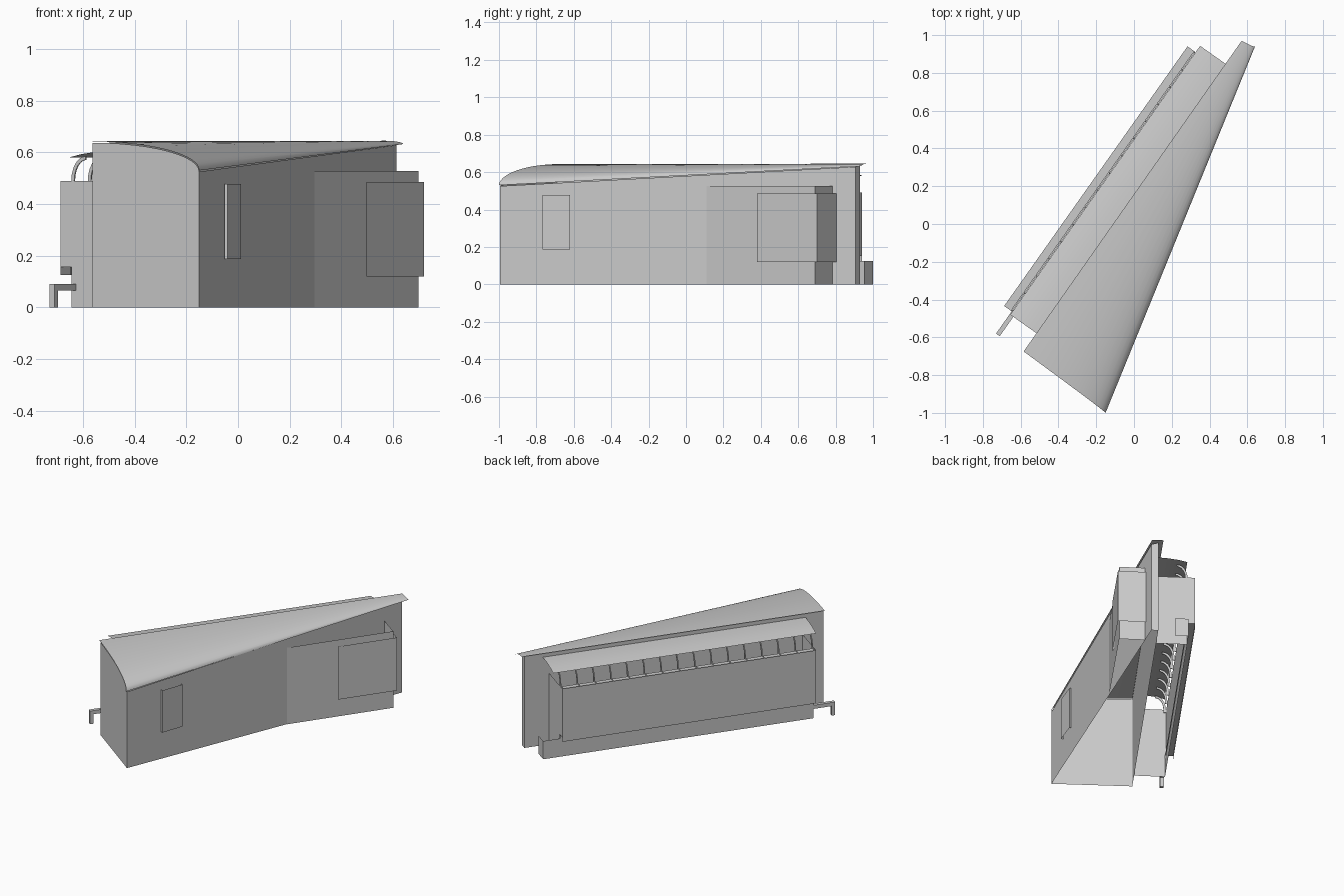
import bpy, bmesh, math
from mathutils import Vector

if "Cube" in bpy.data.objects:
    bpy.data.objects.remove(bpy.data.objects["Cube"])

# Building axes: u runs along the long wall, v points to the back-left
D = Vector((0.577, 0.817, 0))
N = Vector((-0.817, 0.577, 0))


def P(u, v, z):
    return D * u + N * v + Vector((0, 0, z))


def make(name, faces, smooth=False):
    bm = bmesh.new()
    for f in faces:
        bm.faces.new([bm.verts.new(p) for p in f])
    bmesh.ops.remove_doubles(bm, verts=bm.verts, dist=1e-4)
    bmesh.ops.recalc_face_normals(bm, faces=bm.faces)
    me = bpy.data.meshes.new(name)
    bm.to_mesh(me)
    bm.free()
    ob = bpy.data.objects.new(name, me)
    bpy.context.collection.objects.link(ob)
    if smooth:
        for p in me.polygons:
            p.use_smooth = True
    return ob


def walls(name, pts, z0, z1):
    """Open vertical walls along a plan polyline given in x, y."""
    up = lambda p, z: Vector((p[0], p[1], z))
    make(name, [[up(a, z0), up(b, z0), up(b, z1), up(a, z1)]
                for a, b in zip(pts, pts[1:])])


def uv(*pairs):
    return [P(u, v, 0) for u, v in pairs]


def box_faces(u0, u1, v0, v1, z0, z1):
    a = [P(u, v, z0) for u, v in ((u0, v0), (u1, v0), (u1, v1), (u0, v1))]
    b = [p + Vector((0, 0, z1 - z0)) for p in a]
    return [a, b] + [[a[i], a[i - 1], b[i - 1], b[i]] for i in range(4)]


def arc(v0, v1, z_low, z_top, n=14):
    """Quarter-ellipse roof section from the flat top to the low eave."""
    out = []
    for i in range(n + 1):
        t = math.pi / 2 * i / n
        out.append((v0 + (v1 - v0) * math.sin(t), z_low + (z_top - z_low) * math.cos(t)))
    return out


# Main curved roof, tapering toward the far end
near = [P(-0.888 - 0.016 * i / 14, v, z) for i, (v, z) in enumerate(arc(0.088, -0.454, 0.53, 0.643))]
far = [P(1.121 + 0.016 * i / 14, v, z) for i, (v, z) in enumerate(arc(0.094, 0.019, 0.632, 0.645))]
make("main_roof", [[near[i], near[i + 1], far[i + 1], far[i]] for i in range(14)], True)

# Main walls: arched front, sloping right wall, long left wall, narrow end
front_top = [P(-0.888 - 0.01 * i / 12, v, z)
             for i, (v, z) in enumerate(arc(0.063, -0.450, 0.525, 0.637, 12))]
a0, b0 = front_top[0].copy(), front_top[-1].copy()
a0.z = b0.z = 0
make("front_wall", [[a0] + front_top + [b0]])
c0, c1 = P(1.094, 0.02, 0), P(1.094, 0.02, 0.628)
d0, d1 = P(1.094, 0.063, 0), P(1.094, 0.063, 0.641)
make("right_wall", [[b0, c0, c1, front_top[-1]]])
make("end_wall", [[c0, d0, d1, c1]])
make("left_wall", [[a0, d0, d1, front_top[0]]])

# Right side wing, its raised panel and the window frame
walls("right_wing", [(0.297, 0.11), (0.70, 0.69), (0.565, 0.785)], 0, 0.527)
walls("right_wing_panel", [(0.51, 0.415), (0.497, 0.38), (0.72, 0.70), (0.565, 0.81)], 0.12, 0.485)
walls("window_panel", [(-0.053, -0.76), (-0.04, -0.766), (0.012, -0.62), (0.0, -0.62)], 0.187, 0.477)

# Side aisle: end walls, low base wall and its extension
U0, U1 = -0.751, 0.931
for name, u in (("aisle_front_wall", U0), ("aisle_back_wall", U1)):
    make(name, [[P(u, 0.063, 0), P(u, 0.26, 0), P(u, 0.26, 0.49), P(u, 0.063, 0.49)],
                [P(u, 0.26, 0.155), P(u, 0.311, 0.155), P(u, 0.311, 0.49), P(u, 0.26, 0.49)]])
walls("aisle_base_wall", uv((U0, 0.26), (1.04, 0.26), (1.04, 0.175)), 0, 0.125)

# Overhanging aisle wall with underside and inner lining
walls("aisle_outer_panel", uv((U0, 0.311), (U1, 0.311)), 0.125, 0.49)
walls("aisle_inner_panel", uv((U0, 0.267), (U1, 0.267)), 0.125, 0.485)
make("aisle_underside", [[P(U0, 0.26, 0.155), P(U1, 0.26, 0.155),
                          P(U1, 0.311, 0.155), P(U0, 0.311, 0.155)]])

# Segmented ledge and curved ribs carrying the canopy
ledge, ribs = [], []
COUNT = 15
step = (U1 - U0) / COUNT
prof = []
for i in range(7):
    t = math.pi / 2 * i / 6
    prof.append((0.195 + 0.068 * math.cos(t), 0.49 + 0.095 * math.sin(t)))
for i in range(6, -1, -1):
    t = math.pi / 2 * i / 6
    prof.append((0.195 + 0.054 * math.cos(t), 0.49 + 0.081 * math.sin(t)))
prof += [(0.249, 0.465), (0.309, 0.465), (0.309, 0.49)]
for i in range(COUNT + 1):
    u = U0 + 0.004 + i * (U1 - U0 - 0.014) / COUNT
    s0 = [P(u, v, z) for v, z in prof]
    s1 = [P(u + 0.006, v, z) for v, z in prof]
    ribs += [s0, s1] + [[s0[k - 1], s0[k], s1[k], s1[k - 1]] for k in range(len(prof))]
    if i < COUNT:
        a, b = U0 + i * step, U0 + (i + 1) * step
        ledge.append([P(a, 0.267, 0.485), P(b, 0.267, 0.485), P(b, 0.311, 0.485), P(a, 0.311, 0.485)])
make("aisle_ledge", ledge)
make("canopy_ribs", ribs)

# Lean-to canopy
sec = [(0.063, 0.605), (0.13, 0.602), (0.20, 0.593), (0.258, 0.58)]
make("aisle_canopy", [[P(-0.77, *p), P(-0.77, *q), P(0.972, *q), P(0.972, *p)]
                      for p, q in zip(sec, sec[1:])], True)

# Short handrail at the front
make("handrail_bar", box_faces(-0.895, U0, 0.238, 0.262, 0.065, 0.09))
make("handrail_leg", box_faces(-0.895, -0.872, 0.238, 0.262, 0, 0.065))
